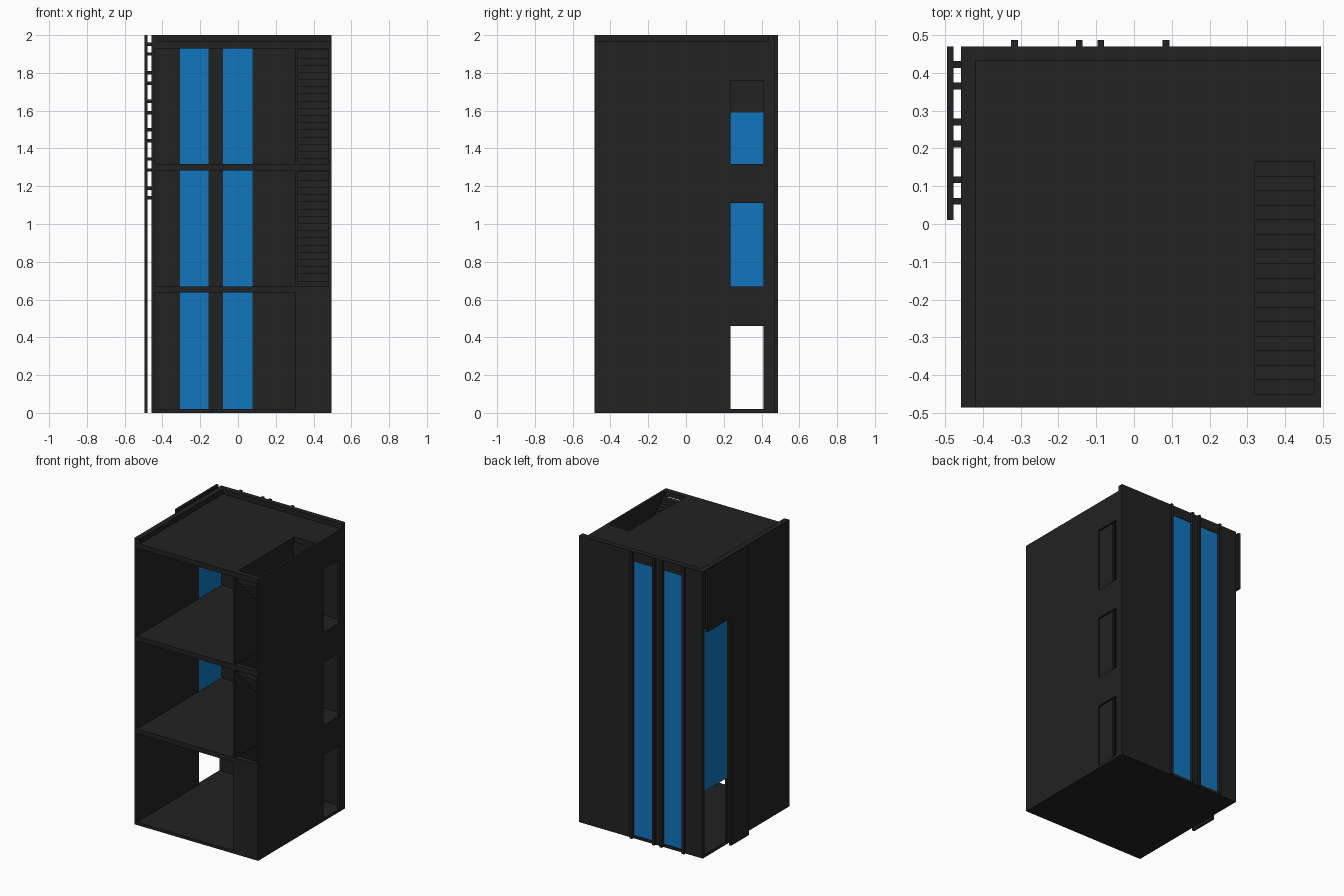
import bpy, bmesh
from mathutils import Vector

cube = bpy.data.objects.get("Cube")
if cube:
    bpy.data.objects.remove(cube, do_unlink=True)


def material(name, rgb):
    m = bpy.data.materials.new(name)
    m.use_nodes = True
    m.diffuse_color = (*rgb, 1)
    bsdf = next(n for n in m.node_tree.nodes if n.type == 'BSDF_PRINCIPLED')
    bsdf.inputs["Base Color"].default_value = (*rgb, 1)
    return m


DARK = material("charcoal", (0.016, 0.016, 0.016))
BLUE = material("blue glass", (0.005, 0.18, 0.515))


def boxes(name, parts, mat=DARK):
    """One object made of boxes given as (x0, x1, y0, y1, z0, z1)."""
    bm = bmesh.new()
    for x0, x1, y0, y1, z0, z1 in parts:
        verts = bmesh.ops.create_cube(bm, size=1)["verts"]
        size = Vector((x1 - x0, y1 - y0, z1 - z0))
        mid = Vector((x0 + x1, y0 + y1, z0 + z1)) / 2
        for v in verts:
            v.co = v.co * size + mid
    me = bpy.data.meshes.new(name)
    bm.to_mesh(me)
    bm.free()
    me.materials.append(mat)
    ob = bpy.data.objects.new(name, me)
    bpy.context.collection.objects.link(ob)
    return ob


# Main dimensions
LEFT, RIGHT, FRONT, BACK = -0.458, 0.495, -0.485, 0.47
IN_L, IN_R, IN_B = -0.44, 0.48, 0.45
ROOF = 1.965
FLOORS = [(0.0, 0.02), (0.637, 0.67), (1.283, 1.318), (1.93, ROOF)]
SX0, SX1, SY0, SY1 = 0.32, 0.478, -0.45, 0.165      # stairwell hole

# Floor slabs, the upper ones with a stairwell hole
for i, (z0, z1) in enumerate(FLOORS):
    name = "roof_slab" if i == 3 else f"floor_slab_{i + 1}"
    if i == 0:
        boxes(name, [(IN_L, IN_R, FRONT, IN_B, z0, z1)])
    else:
        boxes(name, [(IN_L, SX0, FRONT, IN_B, z0, z1),
                     (SX0, IN_R, FRONT, SY0, z0, z1),
                     (SX0, IN_R, SY1, IN_B, z0, z1),
                     (SX1, IN_R, SY0, SY1, z0, z1)])

# Side wall with three doorways
D0, D1 = 0.235, 0.41
doors = [(0.02, 0.46), (0.67, 1.11), (1.318, 1.76)]
solid = [0.0] + [z for d in doors for z in d] + [ROOF]
boxes("doorway_wall",
      [(IN_R, RIGHT, FRONT, D0, 0, ROOF), (IN_R, RIGHT, D1, BACK, 0, ROOF)] +
      [(IN_R, RIGHT, D0, D1, a, b) for a, b in zip(solid[::2], solid[1::2])])

# Opposite wall with a ground entrance below a tall window
W0 = 0.2
boxes("entrance_wall", [(LEFT, IN_L, FRONT, W0, 0, 2),
                        (LEFT, IN_L, W0, IN_B, 0, 0.02),
                        (LEFT, IN_L, W0, IN_B, 1.59, 2)])
boxes("side_window", [(LEFT + 0.001, IN_L - 0.001, W0, IN_B, 0.46, 1.59)], BLUE)

# Back wall with two full-height window strips
windows = [(-0.308, -0.155), (-0.08, 0.077)]
edges = [LEFT] + [x for w in windows for x in w] + [RIGHT]
back = [(a, b, IN_B, BACK, 0, 2) for a, b in zip(edges[::2], edges[1::2])]
for a, b in windows:
    back += [(a, b, IN_B, BACK, 0, 0.02), (a, b, IN_B, BACK, 1.93, 2)]
boxes("back_wall", back)
for i, (a, b) in enumerate(windows):
    boxes(f"back_window_{i + 1}", [(a, b, IN_B, BACK - 0.004, 0.02, 1.93)], BLUE)

# Slim posts beside the window strips
for i, x in enumerate((-0.316, -0.145, -0.088, 0.085)):
    boxes(f"back_post_{i + 1}", [(x - 0.009, x + 0.009, BACK, 0.487, 0, 2)])

# Parapet on two sides of the roof
boxes("parapet", [(IN_L, -0.42, FRONT, 0.433, ROOF, 2),
                  (IN_L, RIGHT, 0.433, IN_B, ROOF, 2)])

# Stairwell partition and closed ground-floor front
boxes("stair_partition", [(0.302, 0.317, FRONT, SY1, z1, nz0)
                          for (_, z1), (nz0, _) in zip(FLOORS, FLOORS[1:])])
boxes("stair_front_wall", [(0.302, IN_R, FRONT, FRONT + 0.02, 0.02, 0.637)])

# One flight per storey, rising toward the front
N = 16
run = (SY1 - SY0) / N
for s in range(3):
    low, high = FLOORS[s][1], FLOORS[s + 1][1]
    rise = (high - low) / (N + 1)
    steps = []
    for i in range(N):
        y1 = SY1 - i * run
        top = low + (i + 1) * rise
        steps.append((0.317, IN_R, y1 - run, y1, max(low, top - 1.3 * rise), top))
    boxes(f"stair_flight_{s + 1}", steps)

# Outer screen: a tall leg and a top arm, held off the wall by pegs
boxes("outer_screen", [(-0.495, -0.478, 0.01, 0.21, 0, 2),
                       (-0.495, -0.478, 0.21, BACK, 1.59, 2)])
pegs = []
for z in (1.138, 1.19, 1.286, 1.344, 1.44, 1.50, 1.59, 1.65, 1.746, 1.80, 1.90, 1.952):
    for y in (0.06, 0.117, 0.212, 0.27, 0.365, 0.422):
        if y < 0.2 or z > 1.6:
            pegs.append((-0.48, LEFT, y - 0.009, y + 0.009, z - 0.009, z + 0.009))
boxes("screen_pegs", pegs)
